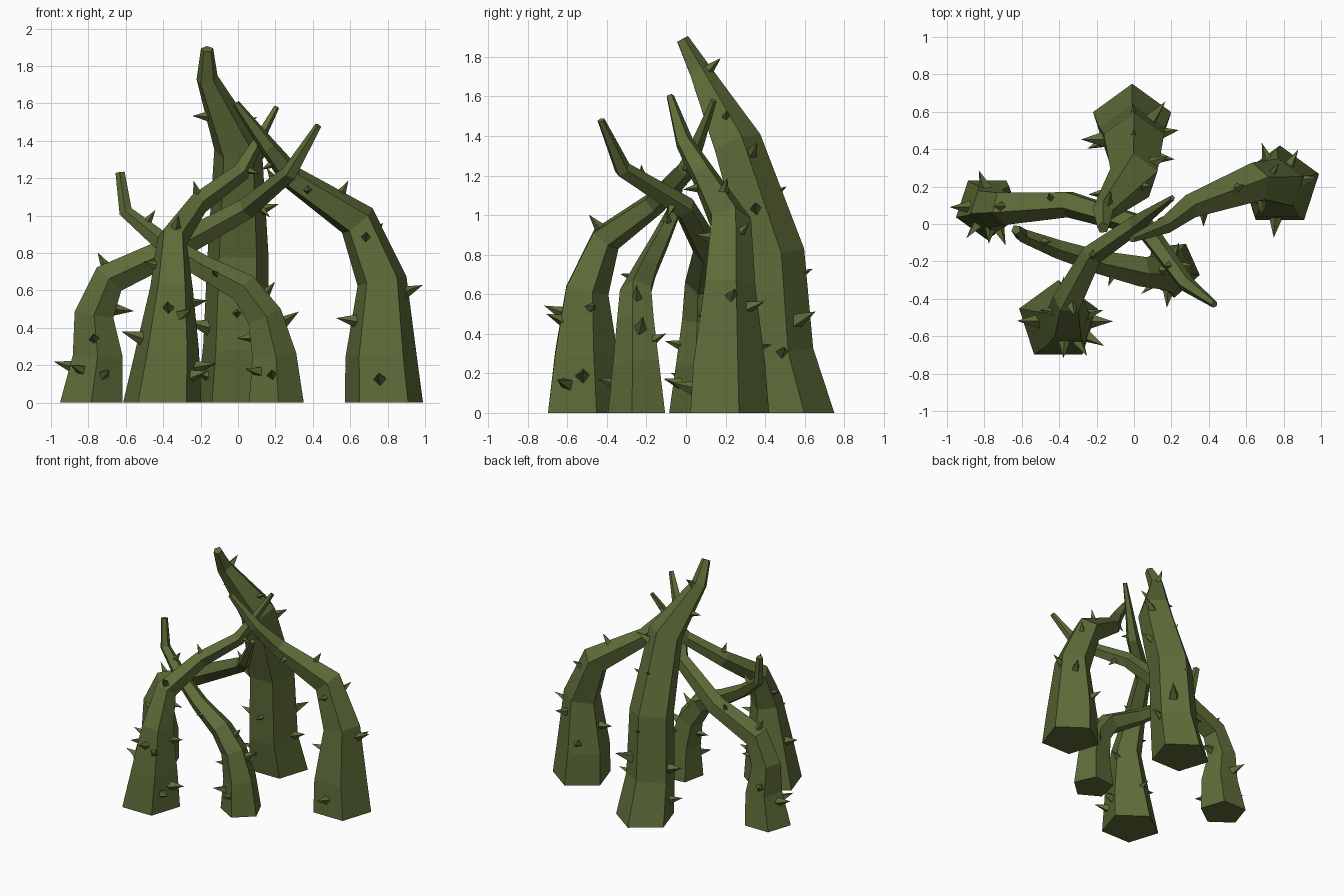
import bpy, bmesh, math
from mathutils import Vector, Matrix

if "Cube" in bpy.data.objects:
    bpy.data.objects.remove(bpy.data.objects["Cube"], do_unlink=True)

green = bpy.data.materials.new("moss_green")
green.use_nodes = True
colour = (0.11, 0.15, 0.04, 1)
green.diffuse_color = colour
green.node_tree.nodes["Principled BSDF"].inputs["Base Color"].default_value = colour

SIDES = 5
UP = Vector((0, 0, 1))


def finish(bm, name):
    bmesh.ops.recalc_face_normals(bm, faces=bm.faces)
    mesh = bpy.data.meshes.new(name)
    bm.to_mesh(mesh)
    bm.free()
    mesh.materials.append(green)
    obj = bpy.data.objects.new(name, mesh)
    bpy.context.collection.objects.link(obj)


def frames(path):
    """Centre, radius and rotation of every ring, carried along without twist."""
    pts = [Vector(p[:3]) for p in path]
    rot, last, out = Matrix.Identity(3), UP, []
    for i, p in enumerate(pts):
        if i == 0:
            tan = UP
        elif i == len(pts) - 1:
            tan = (p - pts[i - 1]).normalized()
        else:
            tan = ((p - pts[i - 1]).normalized() + (pts[i + 1] - p).normalized()).normalized()
        rot = last.rotation_difference(tan).to_matrix() @ rot
        last = tan
        out.append((p, path[i][3], rot))
    return out


def around(rot, degrees):
    a = math.radians(degrees)
    return rot @ Vector((math.cos(a), math.sin(a), 0))


def branch(name, phase, path):
    """Five-sided tapering limb through the given (x, y, z, radius) rings."""
    bm = bmesh.new()
    rings = frames(path)
    loops = [[bm.verts.new(c + r * around(rot, phase + 360 / SIDES * k)) for k in range(SIDES)]
             for c, r, rot in rings]
    for low, high in zip(loops, loops[1:]):
        for k in range(SIDES):
            n = (k + 1) % SIDES
            bm.faces.new((low[k], low[n], high[n], high[k]))
    bm.faces.new(loops[0])
    bm.faces.new(loops[-1])
    finish(bm, name)
    return rings


def thorns(name, rings, places):
    """Four-sided spikes at (ring position, angle around the limb, size)."""
    bm = bmesh.new()
    for t, angle, size in places:
        i = min(int(t), len(rings) - 2)
        f = t - i
        (c0, r0, m0), (c1, r1, m1) = rings[i], rings[i + 1]
        out = around(m0, angle).lerp(around(m1, angle), f).normalized()
        along = (c1 - c0).normalized()
        base = c0.lerp(c1, f) + out * (r0 + (r1 - r0) * f) * 0.8
        point = (out + along * 0.25).normalized()
        turn = UP.rotation_difference(point).to_matrix().to_4x4()
        bmesh.ops.create_cone(bm, segments=4, cap_ends=True, radius1=0.4 * size, radius2=0,
                              depth=1.25 * size,
                              matrix=Matrix.Translation(base + point * 0.6 * size) @ turn)
    finish(bm, name)


# Tall back limb
tall = branch("tall_back_branch", 90, [
    (-.01, .53, 0, .22), (-.01, .46, .3, .185), (0, .43, .8, .17),
    (0, .25, 1.36, .135), (-.165, .065, 1.73, .06), (-.165, -.02, 1.89, .034)])
thorns("tall_back_thorns", tall, [
    (1.3, 50, .11), (1.0, 10, .09), (1.75, 90, .06), (2.4, 0, .08), (2.85, 30, .09),
    (2.5, 90, .05), (3.95, 70, .07), (3.5, 180, .07), (1.2, 180, .11), (.5, 200, .08),
    (1.4, 270, .06), (3.3, 10, .06)])

# Right arching limb
right = branch("right_branch", 90, [
    (.78, .2, 0, .22), (.765, .2, .25, .2), (.77, .21, .65, .14), (.64, .22, .97, .11),
    (.29, .09, 1.2, .068), (.16, -.01, 1.37, .048), (-.01, -.08, 1.6, .02)])
thorns("right_thorns", right, [
    (.5, 265, .09), (1.8, 10, .09), (1.5, 185, .09), (2.75, 275, .07), (3.8, 270, .06),
    (1.7, 60, .08), (1.2, 110, .08), (3.4, 20, .07), (4.6, 180, .05), (2.7, 40, .06)])

# Front limb
front = branch("front_branch", 90, [
    (-.405, -.52, 0, .22), (-.375, -.52, .3, .175), (-.355, -.51, .62, .12),
    (-.35, -.41, .88, .085), (-.22, -.16, 1.06, .062), (.01, .0, 1.23, .052),
    (.09, .06, 1.37, .035), (.205, .14, 1.58, .016)])
thorns("front_thorns", front, [
    (1.6, 265, .08), (1.1, 180, .1), (.65, 0, .1), (1.5, 300, .09), (1.75, 15, .08),
    (.5, 330, .09), (3.1, 270, .07), (4.1, 230, .06), (2.4, 180, .06), (5.2, 0, .05),
    (.9, 90, .08)])

# Left arching limb
left = branch("left_branch", 270, [
    (-.785, .09, 0, .175), (-.75, .09, .25, .14), (-.77, .09, .47, .11), (-.69, .09, .66, .095),
    (-.35, .11, .82, .075), (.05, -.01, 1.04, .06), (.28, -.32, 1.23, .045),
    (.43, -.43, 1.48, .019)])
thorns("left_thorns", left, [
    (.75, 180, .09), (1.4, 265, .08), (2.3, 0, .09), (3.1, 180, .07), (1.3, 110, .09),
    (.7, 230, .08), (.6, 290, .08), (3.8, 150, .05), (5.2, 0, .06), (5.7, 180, .05)])

# Small front left limb
small = branch("small_branch", 60, [
    (.2, -.24, 0, .155), (.19, -.245, .25, .125), (.14, -.25, .46, .1), (.03, -.25, .61, .085),
    (-.2, -.2, .73, .065), (-.42, -.13, .87, .052), (-.6, -.06, 1.02, .038),
    (-.63, -.03, 1.23, .026)])
thorns("small_thorns", small, [
    (.6, 265, .08), (1.7, 10, .09), (1.5, 60, .07), (.7, 220, .08), (2.5, 0, .07),
    (3.6, 270, .05), (5.5, 0, .06), (1.6, 190, .07)])
